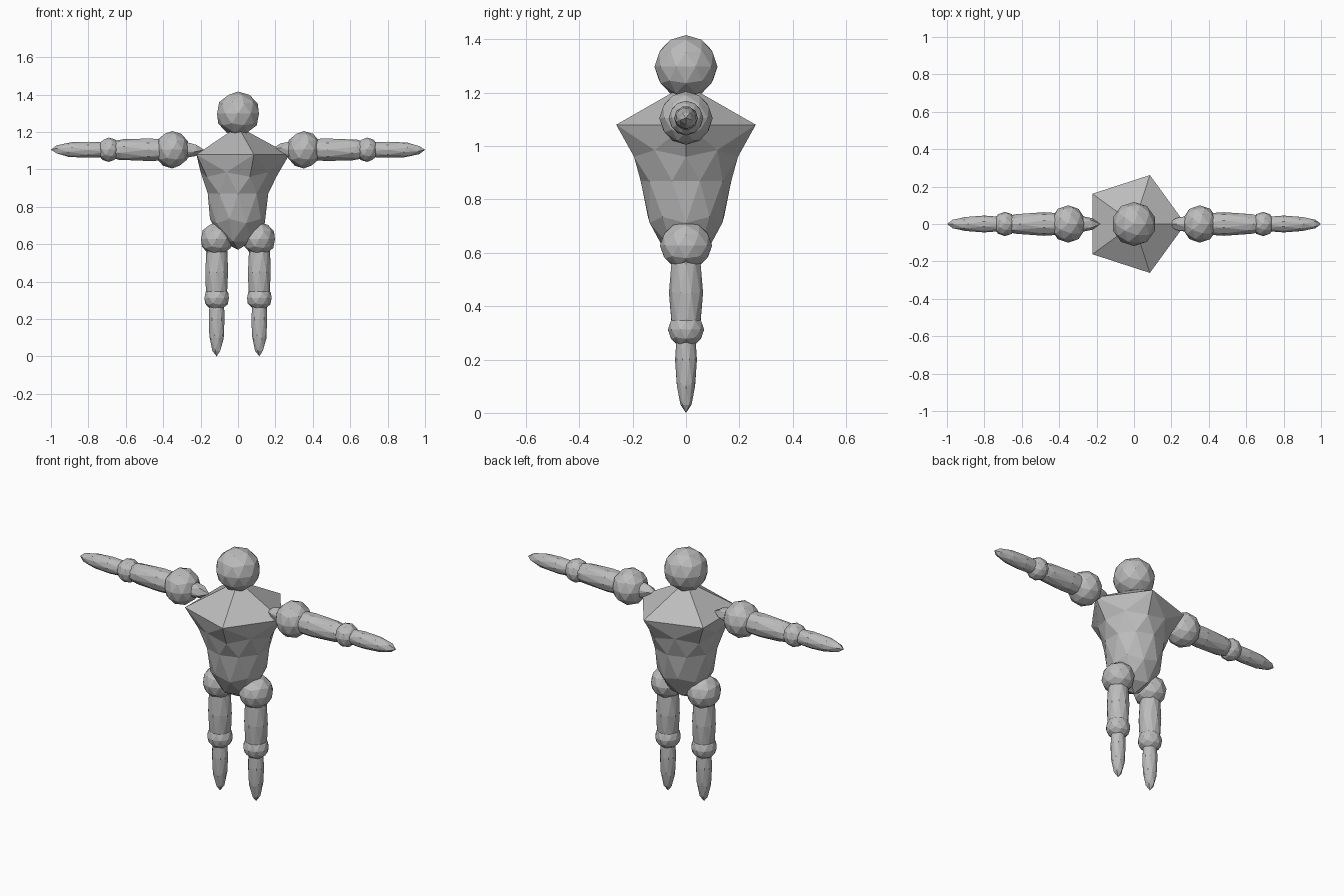
import bpy, bmesh, math
from mathutils import Matrix, Vector

if "Cube" in bpy.data.objects:
    bpy.data.objects.remove(bpy.data.objects["Cube"])

grey = bpy.data.materials.new("plain_grey")
grey.diffuse_color = (0.5, 0.5, 0.5, 1)
grey.use_nodes = True
grey.node_tree.nodes["Principled BSDF"].inputs["Base Color"].default_value = grey.diffuse_color


def faceted_ball(name, centre, radii, along_x=0, shape=None):
    """Low-poly ball; the pole axis can be laid along +x or -x."""
    bm = bmesh.new()
    bmesh.ops.create_icosphere(bm, subdivisions=2, radius=1)
    if shape:
        for v in bm.verts:
            shape(v)
    if along_x:
        bm.transform(Matrix.Rotation(math.radians(90 * along_x), 4, 'Y'))
    bm.transform(Matrix.Translation(Vector(centre)) @ Matrix.Diagonal((*radii, 1)))
    mesh = bpy.data.meshes.new(name)
    bm.to_mesh(mesh)
    bm.free()
    mesh.materials.append(grey)
    ob = bpy.data.objects.new(name, mesh)
    bpy.context.collection.objects.link(ob)
    return ob


# Torso: ball whose rings are pulled into a wide-shouldered taper
# (ball height, new radius, new height)
RINGS = [(1, 0, 1.23), (.851, .275, 1.08), (.526, .20, .985), (.447, .205, .96),
         (0, .17, .87), (-.447, .15, .735), (-.526, .143, .712),
         (-.851, .088, .615), (-1, 0, .57)]


def torso_shape(v):
    _, r, z = min(RINGS, key=lambda ring: abs(ring[0] - v.co.z))
    flat = Vector((v.co.x, v.co.y, 0))
    flat = flat.normalized() * r if r else Vector()
    v.co = (flat.x, flat.y, z)


faceted_ball("torso", (0, 0, 0), (1, 1, 1), shape=torso_shape)
faceted_ball("head", (0, 0, 1.298), (.118, .118, .118))

for s, side in ((-1, "left"), (1, "right")):
    # Arm
    h = 1.105
    faceted_ball(side + "_shoulder", (s * .352, 0, h), (.094, .1, .1))
    faceted_ball(side + "_upper_arm", (s * .48, 0, h), (.3, .063, .063), s)
    faceted_ball(side + "_elbow", (s * .69, 0, h), (.062, .065, .065))
    faceted_ball(side + "_forearm", (s * .8, 0, h), (.2, .045, .045), s)
    # Leg
    x = s * .114
    faceted_ball(side + "_hip", (x, 0, .627), (.088, .098, .09))
    faceted_ball(side + "_thigh", (x, 0, .45), (.064, .064, .25))
    faceted_ball(side + "_knee", (x, 0, .312), (.069, .068, .066))
    faceted_ball(side + "_shin", (x, 0, .2), (.044, .041, .2))
